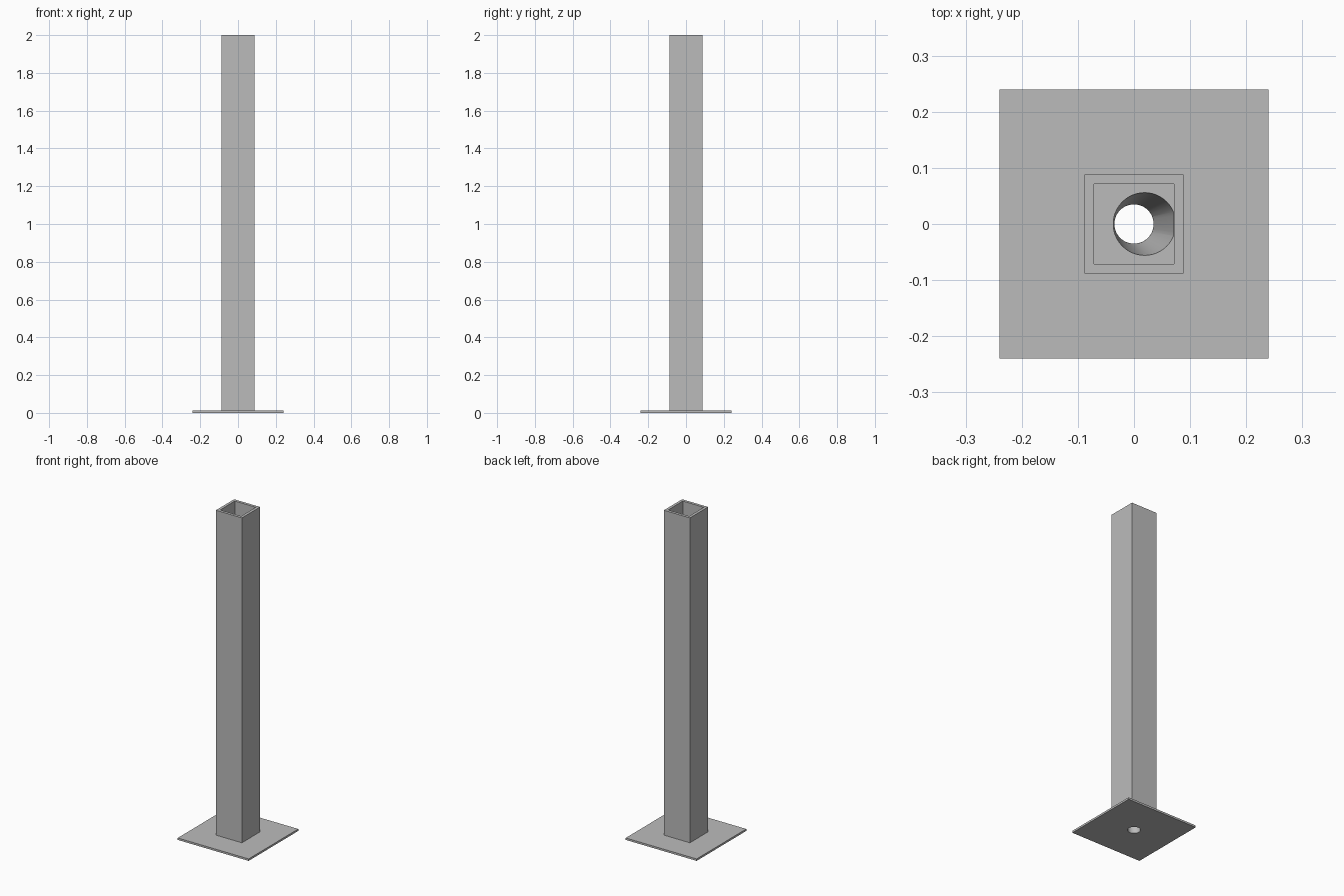
import bpy, bmesh, math

if "Cube" in bpy.data.objects:
    bpy.data.objects.remove(bpy.data.objects["Cube"], do_unlink=True)

steel = bpy.data.materials.new("grey_steel")
steel.use_nodes = True
grey = (0.5, 0.5, 0.5, 1)
steel.diffuse_color = grey
steel.node_tree.nodes["Principled BSDF"].inputs["Base Color"].default_value = grey

PLATE_TOP, FLOOR, HEIGHT = 0.012, 0.2, 2.0
HOLE = 0.035


def loft(name, lower, upper):
    """Closed solid between two rings with the same number of points."""
    bm = bmesh.new()
    a = [bm.verts.new(p) for p in lower]
    b = [bm.verts.new(p) for p in upper]
    n = len(a)
    for i in range(n):
        j = (i + 1) % n
        bm.faces.new((a[i], a[j], b[j], b[i]))
    bm.faces.new(a[::-1])
    bm.faces.new(b)
    mesh = bpy.data.meshes.new(name)
    bm.to_mesh(mesh)
    bm.free()
    mesh.materials.append(steel)
    obj = bpy.data.objects.new(name, mesh)
    bpy.context.collection.objects.link(obj)
    return obj


def square(half, z):
    return [(-half, -half, z), (half, -half, z), (half, half, z), (-half, half, z)]


def circle(radius, z, cx=0.0, limit=1.0, n=48):
    angles = [2 * math.pi * i / n for i in range(n)]
    return [(min(cx + radius * math.cos(t), limit), radius * math.sin(t), z) for t in angles]


def cut(target, cutter):
    cutter.hide_render = True
    mod = target.modifiers.new("cut", "BOOLEAN")
    mod.operation = "DIFFERENCE"
    mod.solver = "EXACT"
    mod.object = cutter
    bpy.context.view_layer.objects.active = target
    bpy.ops.object.modifier_apply(modifier=mod.name)
    bpy.data.objects.remove(cutter, do_unlink=True)


# Base plate with a round drain hole
plate = loft("base_plate", square(0.24, 0), square(0.24, PLATE_TOP))
cut(plate, loft("hole_cutter", circle(HOLE, -0.1), circle(HOLE, 0.1)))

# Square post, hollow above its inner floor
post = loft("square_post", square(0.088, PLATE_TOP), square(0.088, HEIGHT))
cut(post, loft("cavity_cutter", square(0.071, FLOOR), square(0.071, HEIGHT + 0.1)))

# Sloping funnel from the inner floor to the drain hole
cut(post, loft("funnel_cutter", circle(HOLE, PLATE_TOP - 0.001),
               circle(0.056, FLOOR + 0.001, cx=0.019, limit=0.0705)))

# Smooth round bores, crisp box edges
for obj in (plate, post):
    bpy.ops.object.select_all(action="DESELECT")
    obj.select_set(True)
    bpy.context.view_layer.objects.active = obj
    bpy.ops.object.shade_smooth_by_angle(angle=math.radians(30))
